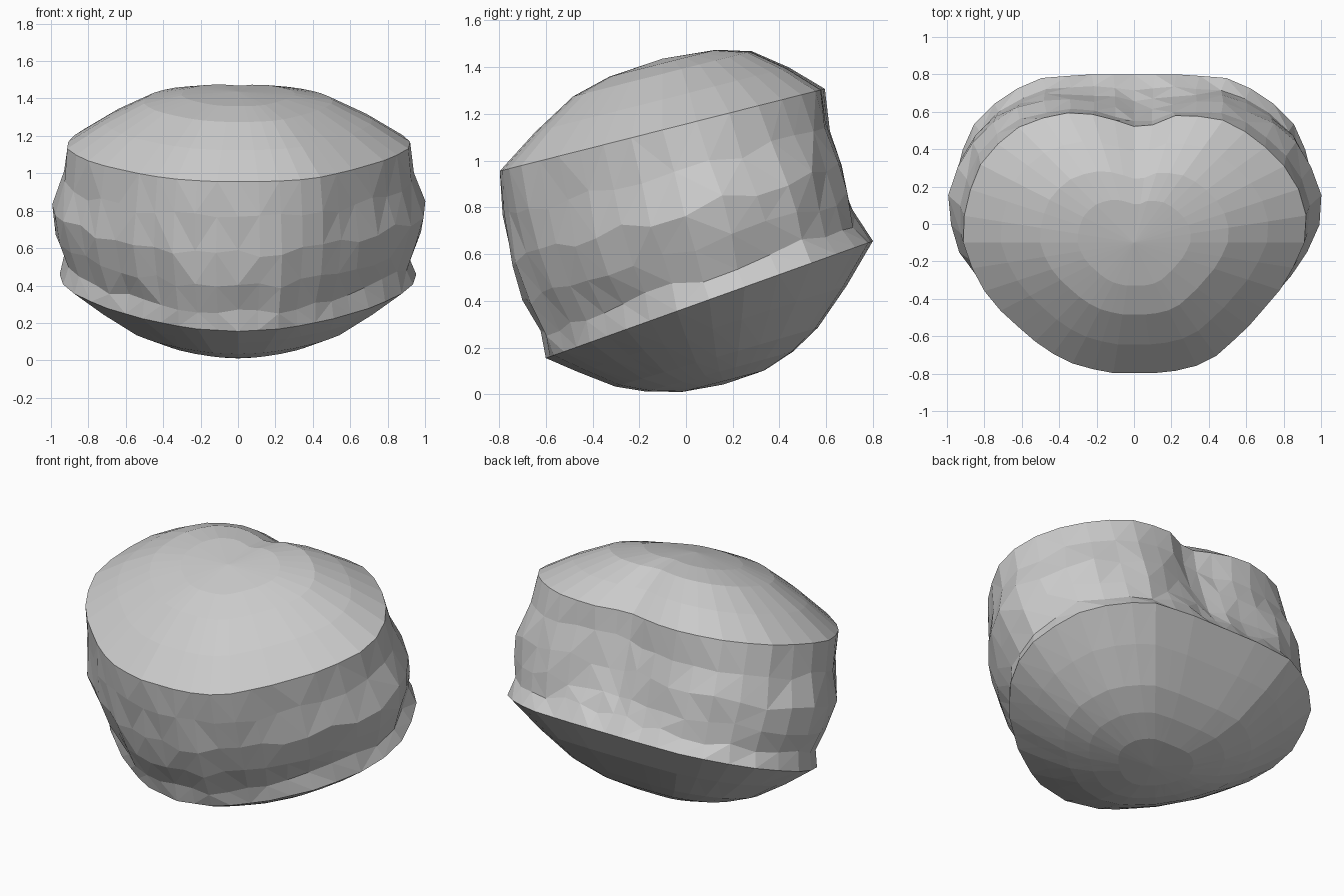
import bpy, bmesh, math, random
from mathutils import Vector

if "Cube" in bpy.data.objects:
    bpy.data.objects.remove(bpy.data.objects["Cube"])

random.seed(4)
N = 40  # segments around

# Rim outlines seen from above, counter-clockwise
TOP = [(.13, -.797), (.3, -.775), (.45, -.70), (.62, -.54), (.8, -.33), (.9, -.14), (.925, -.05),
       (.92, .05), (.87, .22), (.78, .34), (.65, .46), (.5, .55), (.38, .575), (.21, .58),
       (.1, .53), (.02, .515), (-.05, .54), (-.2, .585), (-.35, .595), (-.57, .55), (-.7, .46),
       (-.82, .32), (-.9, .12), (-.92, -.08), (-.84, -.31), (-.7, -.48), (-.48, -.67),
       (-.32, -.75), (-.14, -.797)]
HALF = [(.0, -.6), (.25, -.56), (.5, -.42), (.72, -.24), (.87, -.05), (.965, .17), (.94, .34),
        (.86, .53), (.7, .69), (.5, .78), (.25, .8), (0, .8)]
BOTTOM = HALF + [(-x, y) for x, y in HALF[-2:0:-1]]


def resample(outline, cy):
    """Cut an outline with N rays from (0, cy)."""
    out = []
    for i in range(N):
        a = 2 * math.pi * i / N
        dx, dy = math.cos(a), math.sin(a)
        for (x1, y1), (x2, y2) in zip(outline, outline[1:] + outline[:1]):
            y1, y2 = y1 - cy, y2 - cy
            s1, s2 = dx * y1 - dy * x1, dx * y2 - dy * x2
            if s1 <= 1e-9 and s2 > 1e-9:
                t = s1 / (s1 - s2)
                out.append((x1 + t * (x2 - x1), cy + y1 + t * (y2 - y1)))
                break
    return out


def top_z(y):
    return .955 + .2527 * (y + .8)


def bottom_z(y):
    return .155 + .358 * (y + .6)


top = [Vector((x, y, top_z(y))) for x, y in resample(TOP, -.1)]
bottom = [Vector((x, y, bottom_z(y))) for x, y in resample(BOTTOM, .1)]
rings = []

# Lower dome, from the middle outwards
for s, h in ((.25, .365), (.45, .32), (.62, .255), (.82, .13)):
    ring = []
    for p in bottom:
        x, y = p.x * s, .18 + (p.y - .18) * s
        k = 1 + .16 * (y - .1) / .6
        ring.append(Vector((x, y, max(0, bottom_z(y) - h * k))))
    rings.append(ring)
rings.append(bottom)

# Waist wall: bulging sides and front, hollow back
for t, side, front, back in ((.87, -.025, .0, -.045), (.7, .03, .035, -.055),
                             (.48, .062, .045, -.055), (.25, .015, .035, -.045)):
    ring = []
    for i in range(N):
        a = 2 * math.pi * i / N
        c, s = math.cos(a), math.sin(a)
        p = top[i].lerp(bottom[i], t)
        d = side * c * c + (front if s < 0 else back) * s * s + random.uniform(-.01, .008)
        z = p.z + random.uniform(-.025, .025)
        ring.append(Vector((p.x + d * c, p.y + d * s, z)))
    rings.append(ring)
rings.append(top)

# Upper dome, from the rim inwards
for s, h in ((.78, .13), (.55, .24), (.33, .285)):
    ring = []
    for p in top:
        x, y = p.x * s, -.1 + (p.y + .1) * s
        ring.append(Vector((x, y, top_z(y) + h)))
    rings.append(ring)

bm = bmesh.new()
loops = [[bm.verts.new(p) for p in ring] for ring in rings]
for a, b in zip(loops, loops[1:]):
    for i in range(N):
        j = (i + 1) % N
        bm.faces.new((a[i], a[j], b[j], b[i]))
low = bm.verts.new((0, .16, bottom_z(.16) - .385))
high = bm.verts.new((0, -.1, top_z(-.1) + .305))
for i in range(N):
    j = (i + 1) % N
    bm.faces.new((low, loops[0][j], loops[0][i]))
    bm.faces.new((high, loops[-1][i], loops[-1][j]))
bmesh.ops.triangulate(bm, faces=bm.faces[:])
bmesh.ops.recalc_face_normals(bm, faces=bm.faces[:])
mesh = bpy.data.meshes.new("faceted_body")
bm.to_mesh(mesh)
bm.free()
body = bpy.data.objects.new("faceted_body", mesh)
bpy.context.collection.objects.link(body)
